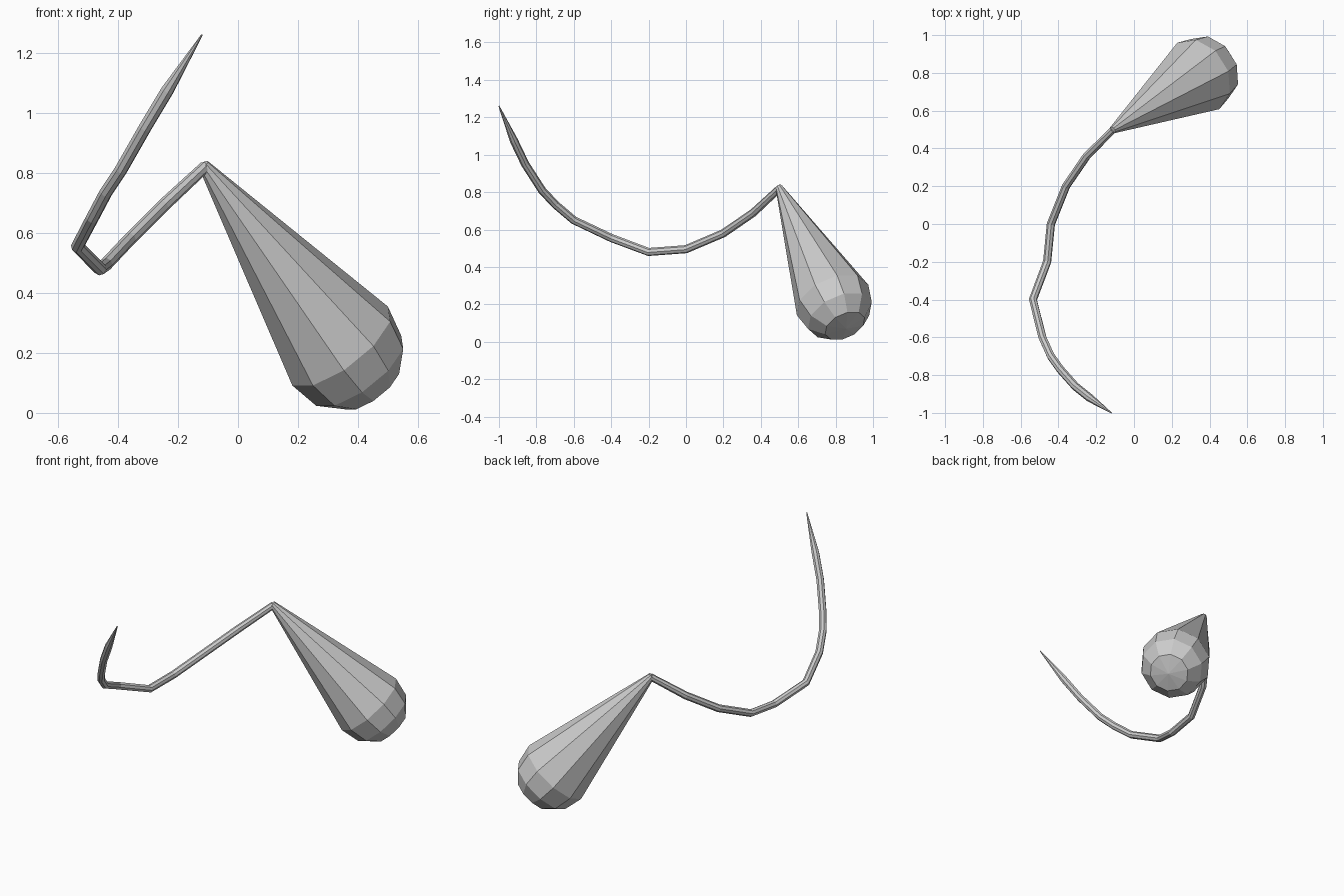
import bpy, bmesh, math
from mathutils import Vector

if "Cube" in bpy.data.objects:
    bpy.data.objects.remove(bpy.data.objects["Cube"])

APEX = Vector((-0.11, 0.50, 0.82))
BULB_CENTRE = Vector((0.35, 0.79, 0.21))
SIDES = 10

# Bent wire: path points with radius, tapering to a sharp tip
R = 0.022
path = [
    (-0.12, -1.00, 1.26, 0.003), (-0.235, -0.92, 1.075, R),
    (-0.31, -0.86, 0.95, R), (-0.39, -0.77, 0.81, R),
    (-0.44, -0.70, 0.735, R), (-0.485, -0.60, 0.65, R),
    (-0.535, -0.40, 0.555, R), (-0.46, -0.20, 0.48, R),
    (-0.44, 0.00, 0.495, R), (-0.36, 0.20, 0.58, R),
    (-0.25, 0.36, 0.69, R), (*APEX, R * 0.9),
]
curve = bpy.data.curves.new("bent_wire", "CURVE")
curve.dimensions = "3D"
curve.bevel_depth = 1.0
curve.bevel_resolution = 2
curve.use_fill_caps = True
spline = curve.splines.new("POLY")
spline.points.add(len(path) - 1)
for p, (x, y, z, r) in zip(spline.points, path):
    p.co = (x, y, z, 1)
    p.radius = r
spline.use_smooth = False
wire = bpy.data.objects.new("bent_wire", curve)
bpy.context.collection.objects.link(wire)
bpy.context.view_layer.objects.active = wire
wire.select_set(True)
bpy.ops.object.convert(target="MESH")

# Teardrop bulb: profile (distance along axis, radius) turned into rings
profile = [(-0.01, 0.019), (0.80, 0.208), (0.91, 0.185), (0.985, 0.115)]
bm = bmesh.new()
rings = []
for t, r in profile:
    rings.append([bm.verts.new((r * math.cos(math.tau * i / SIDES),
                                r * math.sin(math.tau * i / SIDES), t))
                  for i in range(SIDES)])
for a, b in zip(rings, rings[1:]):
    for i in range(SIDES):
        j = (i + 1) % SIDES
        bm.faces.new((a[i], a[j], b[j], b[i]))
pole = bm.verts.new((0, 0, 1.005))
for i in range(SIDES):
    bm.faces.new((rings[-1][i], rings[-1][(i + 1) % SIDES], pole))
bm.faces.new(rings[0][::-1])
bmesh.ops.recalc_face_normals(bm, faces=bm.faces)
mesh = bpy.data.meshes.new("teardrop_bulb")
bm.to_mesh(mesh)
bm.free()
bulb = bpy.data.objects.new("teardrop_bulb", mesh)
bpy.context.collection.objects.link(bulb)
bulb.location = APEX
bulb.rotation_euler = (BULB_CENTRE - APEX).to_track_quat("Z", "Y").to_euler()
